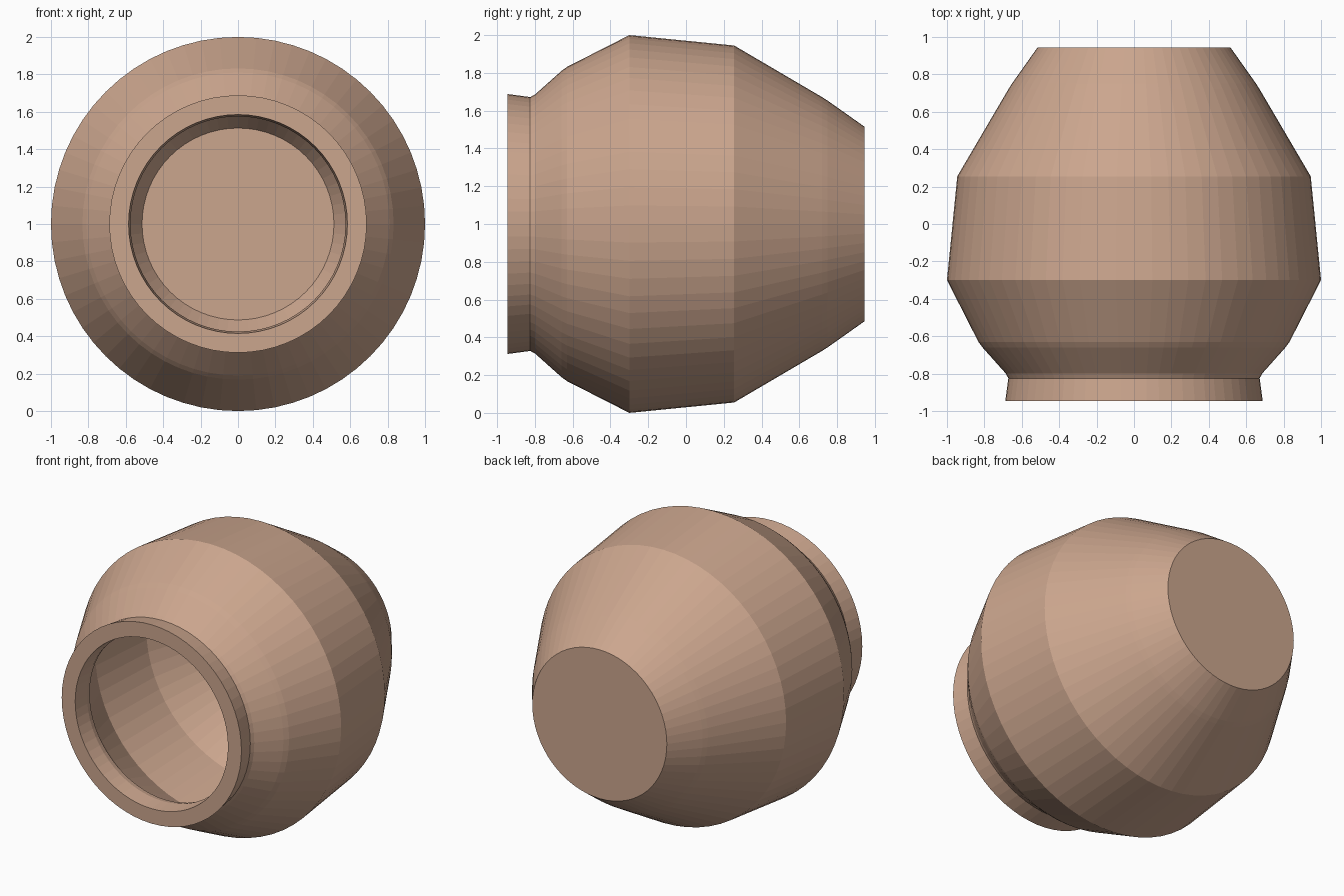
import bpy, bmesh, math
from mathutils import Matrix, Vector

cube = bpy.data.objects.get("Cube")
if cube:
    bpy.data.objects.remove(cube, do_unlink=True)

SEGMENTS = 64
AXIS_HEIGHT = 1.0

# Profiles as (position along y, radius)
outer = [(0.945, 0), (0.945, 0.515), (0.75, 0.653), (0.72, 0.672),
         (0.255, 0.945), (-0.3, 1.0), (-0.63, 0.832), (-0.66, 0.81),
         (-0.8, 0.685), (-0.825, 0.672), (-0.945, 0.688)]
inner = [(-0.945, 0.585), (-0.83, 0.575), (-0.79, 0.583), (-0.61, 0.74),
         (-0.28, 0.897), (0.21, 0.85), (0.72, 0.573), (0.815, 0.513), (0.815, 0)]


def lathe(name, profile, material):
    """Revolve a profile about the y axis."""
    bm = bmesh.new()
    verts = [bm.verts.new((0, y, r)) for y, r in profile]
    edges = [bm.edges.new(pair) for pair in zip(verts, verts[1:])]
    bmesh.ops.spin(bm, geom=verts + edges, cent=Vector(), axis=(0, 1, 0),
                   angle=math.tau, steps=SEGMENTS)
    bmesh.ops.remove_doubles(bm, verts=bm.verts, dist=0.0005)
    bmesh.ops.dissolve_degenerate(bm, edges=bm.edges, dist=0.0005)

    # Merge each end fan into a single flat disc
    hubs = [v for v in bm.verts if math.hypot(v.co.x, v.co.z) < 0.001]
    bmesh.ops.dissolve_verts(bm, verts=hubs)
    bmesh.ops.recalc_face_normals(bm, faces=bm.faces)
    bmesh.ops.transform(bm, matrix=Matrix.Translation((0, 0, AXIS_HEIGHT)),
                        verts=bm.verts)

    mesh = bpy.data.meshes.new(name)
    bm.to_mesh(mesh)
    bm.free()
    mesh.materials.append(material)
    obj = bpy.data.objects.new(name, mesh)
    bpy.context.collection.objects.link(obj)
    return obj


# Warm clay colour
clay = bpy.data.materials.new("clay")
clay.use_nodes = True
colour = (0.6, 0.38, 0.27, 1)
clay.diffuse_color = colour
clay.node_tree.nodes["Principled BSDF"].inputs["Base Color"].default_value = colour

# Hollow pot lying on its side with its mouth to the front
lathe("pot", outer + inner, clay)
